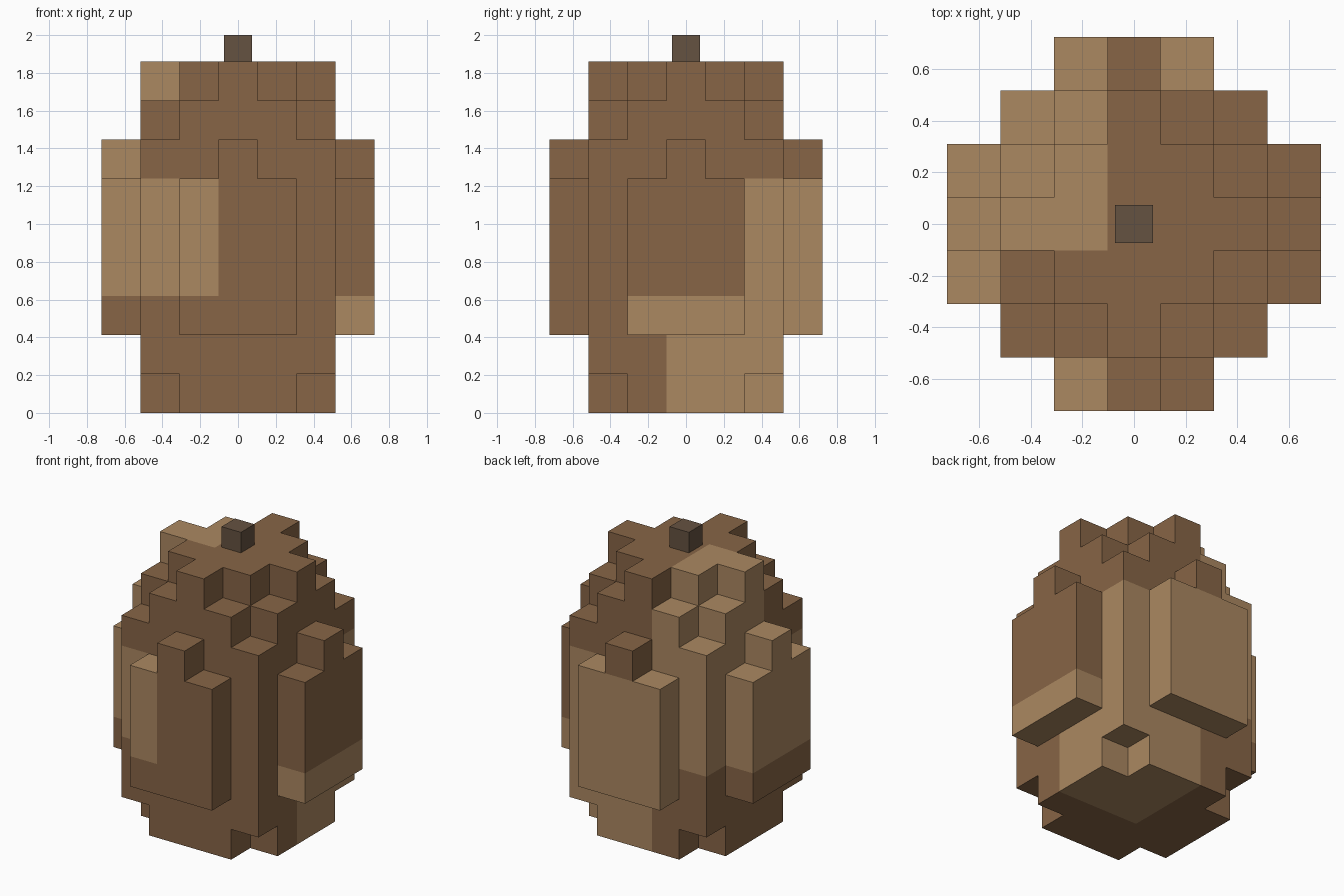
import bpy, bmesh
from mathutils import Vector

if "Cube" in bpy.data.objects:
    bpy.data.objects.remove(bpy.data.objects["Cube"])

U = 1.86 / 9  # block size


def material(name, rgb):
    m = bpy.data.materials.new(name)
    lin = [(c / 255 / 12.92) if c < 11 else ((c / 255 + 0.055) / 1.055) ** 2.4 for c in rgb]
    m.diffuse_color = (*lin, 1)
    m.use_nodes = True
    m.node_tree.nodes["Principled BSDF"].inputs["Base Color"].default_value = m.diffuse_color
    return m


BROWN = material("brown", (135, 101, 70))
TAN = material("tan", (171, 136, 97))
STEM = material("dark_stem", (101, 82, 65))

# Half width of each row, by distance of the row from the centre, bottom layer first
BELLY = [3, 3, 2, 1]
LAYERS = [[2, 2, 1], [2, 2, 2], BELLY, BELLY, BELLY, BELLY, [3, 2, 2, 0], [2, 2, 1], [2, 1, 0]]

# Three-block patches (x, y, z) that are tan
TAN_PATCHES = {(0, 0, 1), (0, 1, 1), (0, 1, 2), (0, 2, 0), (0, 2, 1), (2, 0, 0),
               (2, 1, 0), (1, 1, 0), (1, 1, 1), (1, 2, 0), (1, 2, 1)}


def filled(i, j, k):
    return (0 <= k < len(LAYERS) and abs(j) < len(LAYERS[k])
            and abs(i) <= LAYERS[k][abs(j)])


def finish(bm, name, mats):
    me = bpy.data.meshes.new(name)
    bm.to_mesh(me)
    bm.free()
    for m in mats:
        me.materials.append(m)
    ob = bpy.data.objects.new(name, me)
    bpy.context.collection.objects.link(ob)
    return ob


# Blocky egg body: only the outer faces of the blocks
bm = bmesh.new()
DIRECTIONS = [Vector(d) for d in
              ((1, 0, 0), (-1, 0, 0), (0, 1, 0), (0, -1, 0), (0, 0, 1), (0, 0, -1))]
for k in range(9):
    for j in range(-3, 4):
        for i in range(-3, 4):
            if not filled(i, j, k):
                continue
            patch = ((i + 3) // 3, (j + 3) // 3, k // 3)
            centre = Vector((i, j, k + 0.5))
            for n in DIRECTIONS:
                if filled(i + int(n.x), j + int(n.y), k + int(n.z)):
                    continue
                a = Vector((n.y, n.z, n.x))
                b = n.cross(a)
                corners = [centre + (n + a * s + b * t) / 2
                           for s, t in ((-1, -1), (1, -1), (1, 1), (-1, 1))]
                face = bm.faces.new([bm.verts.new(c * U) for c in corners])
                face.material_index = int(patch in TAN_PATCHES)
bmesh.ops.remove_doubles(bm, verts=bm.verts, dist=0.001)
finish(bm, "egg_body", [BROWN, TAN])

# Short square stem on top
bm = bmesh.new()
bmesh.ops.create_cube(bm, size=1)
bmesh.ops.scale(bm, vec=(0.146, 0.146, 0.14), verts=bm.verts)
stem = finish(bm, "stem", [STEM])
stem.location = (0, 0, 1.93)
